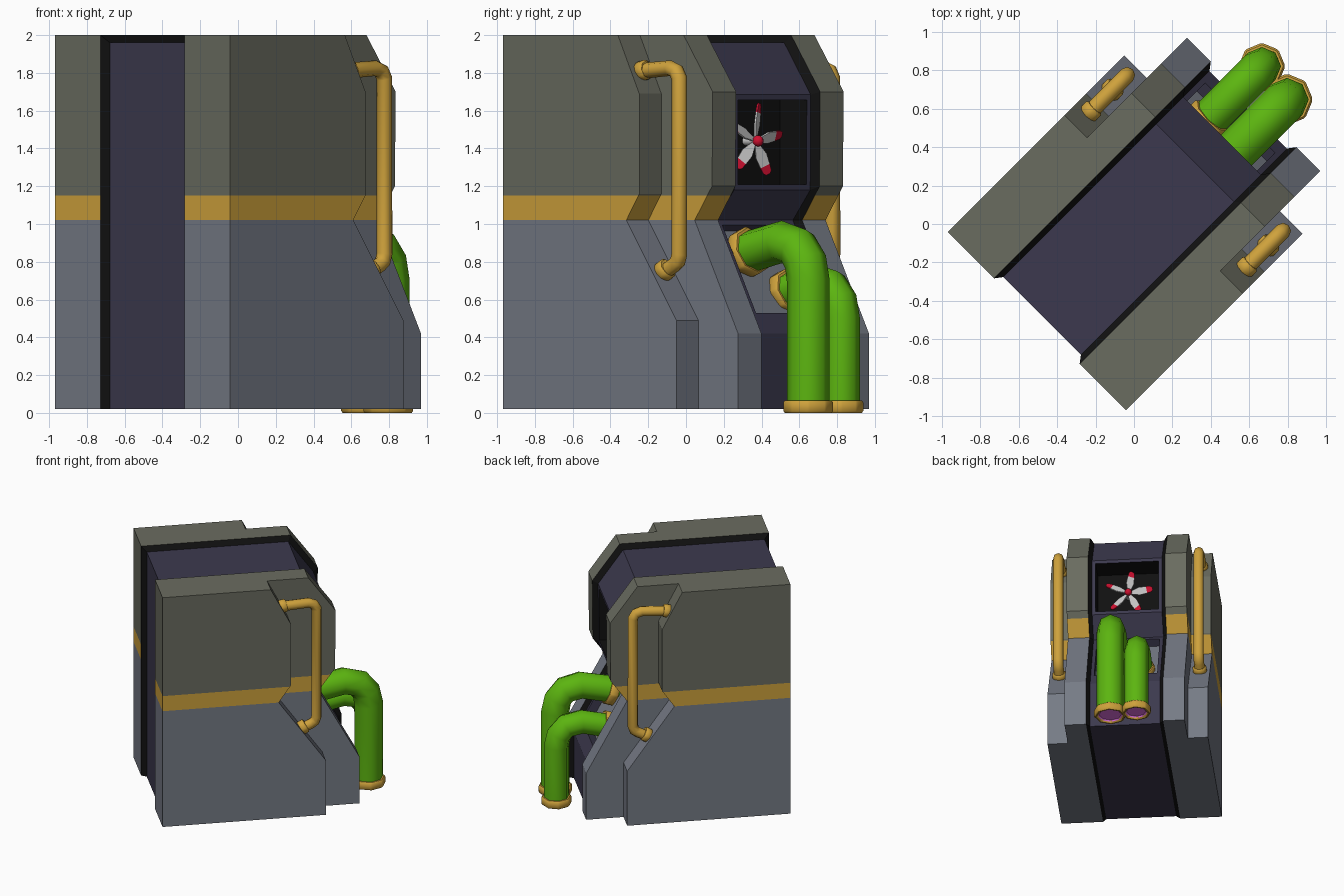
import bpy, bmesh, math
from mathutils import Vector, Matrix

if "Cube" in bpy.data.objects:
    bpy.data.objects.remove(bpy.data.objects["Cube"])

# Everything is built in local axes (x = length, y = width) and turned 45 degrees
TURN = math.radians(45)


def material(name, hexcode):
    m = bpy.data.materials.new(name)
    rgb = [int(hexcode[i:i + 2], 16) / 255 for i in (0, 2, 4)]
    m.diffuse_color = [((c + .055) / 1.055) ** 2.4 for c in rgb] + [1]
    m.use_nodes = True
    m.node_tree.nodes["Principled BSDF"].inputs["Base Color"].default_value = m.diffuse_color
    return m


STEEL = material("steel", "767b86")
GOLD = material("gold", "cfa23c")
OLIVE = material("olive", "6a6c60")
DARK = material("dark_panel", "3c394e")
BLACK = material("black_trim", "101010")
GREEN = material("green_pipe", "5cb510")
PINK = material("pink_glow", "e070e0")
RED = material("red", "d01030")
BLADE = material("blade_grey", "c8c8c8")


def finish(name, bm, mats, smooth=False):
    bmesh.ops.recalc_face_normals(bm, faces=bm.faces)
    me = bpy.data.meshes.new(name)
    bm.to_mesh(me)
    bm.free()
    for m in mats:
        me.materials.append(m)
    ob = bpy.data.objects.new(name, me)
    bpy.context.collection.objects.link(ob)
    ob.rotation_euler.z = TURN
    if smooth:
        bpy.ops.object.select_all(action='DESELECT')
        ob.select_set(True)
        bpy.context.view_layer.objects.active = ob
        bpy.ops.object.shade_smooth_by_angle(angle=math.radians(50))
    return ob


def loft(pa, ya, pb, yb, caps=True):
    bm = bmesh.new()
    a = [bm.verts.new((x, ya, z)) for x, z in pa]
    b = [bm.verts.new((x, yb, z)) for x, z in pb]
    n = len(a)
    for i in range(n):
        j = (i + 1) % n
        bm.faces.new((a[i], a[j], b[j], b[i]))
    if caps:
        bm.faces.new(a)
        bm.faces.new(b[::-1])
    bmesh.ops.recalc_face_normals(bm, faces=bm.faces)
    return bm


def striped(name, profile, y0, y1):
    bm = loft(profile, y0, profile, y1)
    for z in (1.02, 1.15):
        bmesh.ops.bisect_plane(bm, geom=bm.verts[:] + bm.edges[:] + bm.faces[:],
                               dist=1e-4, plane_co=(0, 0, z), plane_no=(0, 0, 1))
    for f in bm.faces:
        z = (min(v.co.z for v in f.verts) + max(v.co.z for v in f.verts)) / 2
        f.material_index = 0 if z < 1.02 else 1 if z < 1.15 else 2
    finish(name, bm, [STEEL, GOLD, OLIVE])


def tube(name, pts, r, mat):
    cu = bpy.data.curves.new(name, 'CURVE')
    cu.dimensions = '3D'
    cu.bevel_depth = r
    cu.bevel_resolution = 2
    cu.use_fill_caps = True
    sp = cu.splines.new('POLY')
    sp.points.add(len(pts) - 1)
    for p, co in zip(sp.points, pts):
        p.co = (*co, 1)
    sp.use_smooth = True
    cu.materials.append(mat)
    ob = bpy.data.objects.new(name, cu)
    bpy.context.collection.objects.link(ob)
    ob.rotation_euler.z = TURN


def place(co, axis):
    return Matrix.Translation(co) @ Vector(axis).to_track_quat('Z', 'Y').to_matrix().to_4x4()


def collar(name, co, axis, r, length, open_r=0):
    bm = bmesh.new()
    bmesh.ops.create_cone(bm, cap_ends=True, segments=8, radius1=r, radius2=r,
                          depth=length, matrix=place(co, axis))
    if open_r:  # glowing mouth sunk into the lower end
        f = min(bm.faces, key=lambda q: q.calc_center_median().z)
        bmesh.ops.inset_individual(bm, faces=[f], thickness=r - open_r)
        f = bmesh.ops.extrude_discrete_faces(bm, faces=[f])['faces'][0]
        for v in f.verts:
            v.co.z += .02
        f.material_index = 1
    ob = finish(name, bm, [GOLD, PINK], True)
    b = ob.modifiers.new("chamfer", 'BEVEL')
    b.width, b.segments = .01, 1


# Side profiles (length, height)
rail = [(-.715, .02), (-.715, 2), (.472, 2), (.69, 1.7), (.685, 1.2),
        (.555, 1.02), (.88, .42), (.88, .02)]
core = [(-.675, .02), (-.675, 1.96), (.45, 1.96), (.648, 1.685), (.645, 1.18),
        (.515, 1.02), (.84, .42), (.84, .02)]
panel = [(-.715, .02), (-.715, 2), (.145, 2), (.305, 1.69), (.305, 1.16),
         (.208, 1.02), (.583, .49), (.583, .02)]

# Shell sides, trim and handles, both sides
for side, s in (("left", 1), ("right", -1)):
    striped(side + "_rail", rail, s * .315, s * .49)
    striped(side + "_side_panel", panel, s * .49, s * .655)
    finish(side + "_trim", loft(rail, s * .315, core, s * .285, False), [BLACK])
    y = s * .573
    tube(side + "_handle", [(.23, y, 1.81), (.455, y, 1.825), (.5, y, 1.81), (.523, y, 1.77),
                            (.523, y, .84), (.51, y, .80), (.48, y, .78), (.38, y, .73)], .042, GOLD)
    collar(side + "_handle_top_collar", (.255, y, 1.813), (1, 0, .2), .056, .06)
    collar(side + "_handle_bottom_collar", (.415, y, .755), (.85, 0, .5), .06, .06)

# Core with fan window and pipe plate sunk into the back
bm = loft(core, -.285, core, .285)


def back_face(z):
    return min(bm.faces, key=lambda f: (f.calc_center_median() - Vector((.67, 0, z))).length)


def sink(f, depth, wall_mat, floor_mat, low=None):
    bmesh.ops.inset_individual(bm, faces=[f], thickness=.04)
    if low:
        top = max(f.verts, key=lambda v: v.co.z).co
        bot = min(f.verts, key=lambda v: v.co.z).co
        t = (low - bot.z) / (top.z - bot.z)
        shift = Vector((top.x - bot.x, 0, top.z - bot.z)) * t
        for v in sorted(f.verts, key=lambda v: v.co.z)[:2]:
            v.co += shift
    n = f.normal.copy()
    f = bmesh.ops.extrude_discrete_faces(bm, faces=[f])['faces'][0]
    for v in f.verts:
        v.co -= n * depth
    for e in f.edges:
        for g in e.link_faces:
            g.material_index = wall_mat
    f.material_index = floor_mat


window, plate = back_face(1.43), back_face(.72)
sink(window, .2, 1, 1)
sink(plate, .07, 0, 2, .53)
finish("core", bm, [DARK, BLACK, STEEL])

# Green pipes with collars at both ends
for name, y, r, pts in (
        ("large_pipe", -.105, .113, [(.52, .84), (.82, .905), (.94, .875), (1.0, .80), (1.02, .70), (1.02, .05)]),
        ("small_pipe", .11, .1, [(.60, .63), (.85, .69), (.97, .665), (1.03, .595), (1.05, .50), (1.05, .05)])):
    tube(name, [(u, y, z) for u, z in pts], r, GREEN)
    collar(name + "_foot_collar", (pts[-1][0], y, .033), (0, 0, 1), r + .022, .066, r - .01)
    u, z = pts[0]
    collar(name + "_wall_collar", (u + .055, y, z + .012), (1, 0, .35), r + .022, .07)

# Fan: shaft, hub and five red tipped blades
bm = bmesh.new()
bmesh.ops.create_cone(bm, cap_ends=True, segments=10, radius1=.025, radius2=.025,
                      depth=.09, matrix=place((.485, 0, 1.44), (1, 0, 0)))
finish("fan_shaft", bm, [BLADE], True)
bm = bmesh.new()
bmesh.ops.create_uvsphere(bm, u_segments=10, v_segments=6, radius=.03,
                          matrix=Matrix.Translation((.54, 0, 1.44)))
finish("fan_hub", bm, [RED], True)
half = [(.015, .01), (.09, .032), (.15, .028), (.185, .024), (.2, .012)]
for k in range(5):
    bm = bmesh.new()
    pitch = Matrix.Rotation(math.radians(25), 4, 'Z')
    rows = []
    for z, w in half:
        rows.append([bm.verts.new(pitch @ Vector(p)) for p in
                     ((-.005, -w, z), (.005, -w, z), (.005, w, z), (-.005, w, z))])
    for i in range(len(rows) - 1):
        for j in range(4):
            f = bm.faces.new((rows[i][j], rows[i][(j + 1) % 4], rows[i + 1][(j + 1) % 4], rows[i + 1][j]))
            f.material_index = int(i >= 2)
    bm.faces.new(rows[0])
    bm.faces.new(rows[-1]).material_index = 1
    bm.transform(Matrix.Translation((.52, 0, 1.44)) @ Matrix.Rotation(math.radians(72 * k - 8), 4, 'X'))
    finish("fan_blade_%d" % (k + 1), bm, [BLADE, RED])
